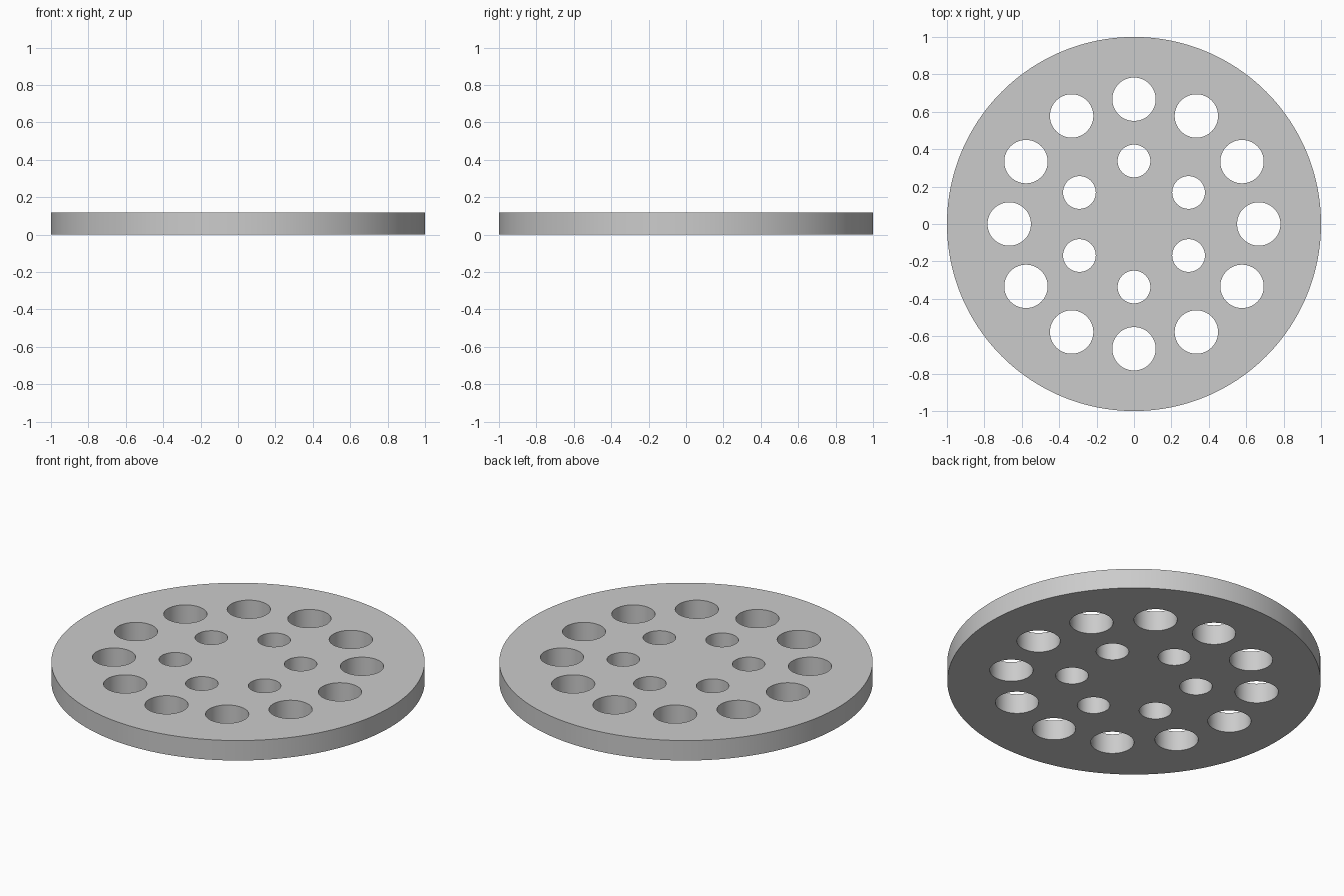
import bpy
import bmesh
from math import cos, sin, radians, tau

if "Cube" in bpy.data.objects:
    bpy.data.objects.remove(bpy.data.objects["Cube"])

THICKNESS = 0.118


def add_circle(curve, x, y, radius, sides):
    spline = curve.splines.new('POLY')
    spline.points.add(sides - 1)
    for i, p in enumerate(spline.points):
        a = tau * i / sides
        p.co = (x + radius * cos(a), y + radius * sin(a), 0, 1)
    spline.use_cyclic_u = True


def add_hole_ring(curve, count, ring_radius, hole_radius, start):
    for k in range(count):
        a = radians(start) + tau * k / count
        add_circle(curve, ring_radius * cos(a), ring_radius * sin(a), hole_radius, 64)


# Flat outline: round rim with two rings of holes
curve = bpy.data.curves.new("perforated_disc", 'CURVE')
curve.dimensions = '2D'
curve.fill_mode = 'BOTH'
curve.extrude = THICKNESS / 2
add_circle(curve, 0, 0, 1.0, 192)
add_hole_ring(curve, 12, 0.667, 0.116, 0)
add_hole_ring(curve, 6, 0.337, 0.0875, 30)

# Thickened plate as a clean mesh
disc = bpy.data.objects.new("perforated_disc", curve)
disc.location.z = THICKNESS / 2
bpy.context.collection.objects.link(disc)
bpy.context.view_layer.objects.active = disc
disc.select_set(True)
bpy.ops.object.convert(target='MESH')
disc = bpy.context.object

bm = bmesh.new()
bm.from_mesh(disc.data)
bmesh.ops.remove_doubles(bm, verts=bm.verts, dist=0.0001)
bmesh.ops.recalc_face_normals(bm, faces=bm.faces)
bm.to_mesh(disc.data)
bm.free()

# Round walls smooth, rims sharp
bpy.ops.object.shade_smooth_by_angle(angle=radians(30))
